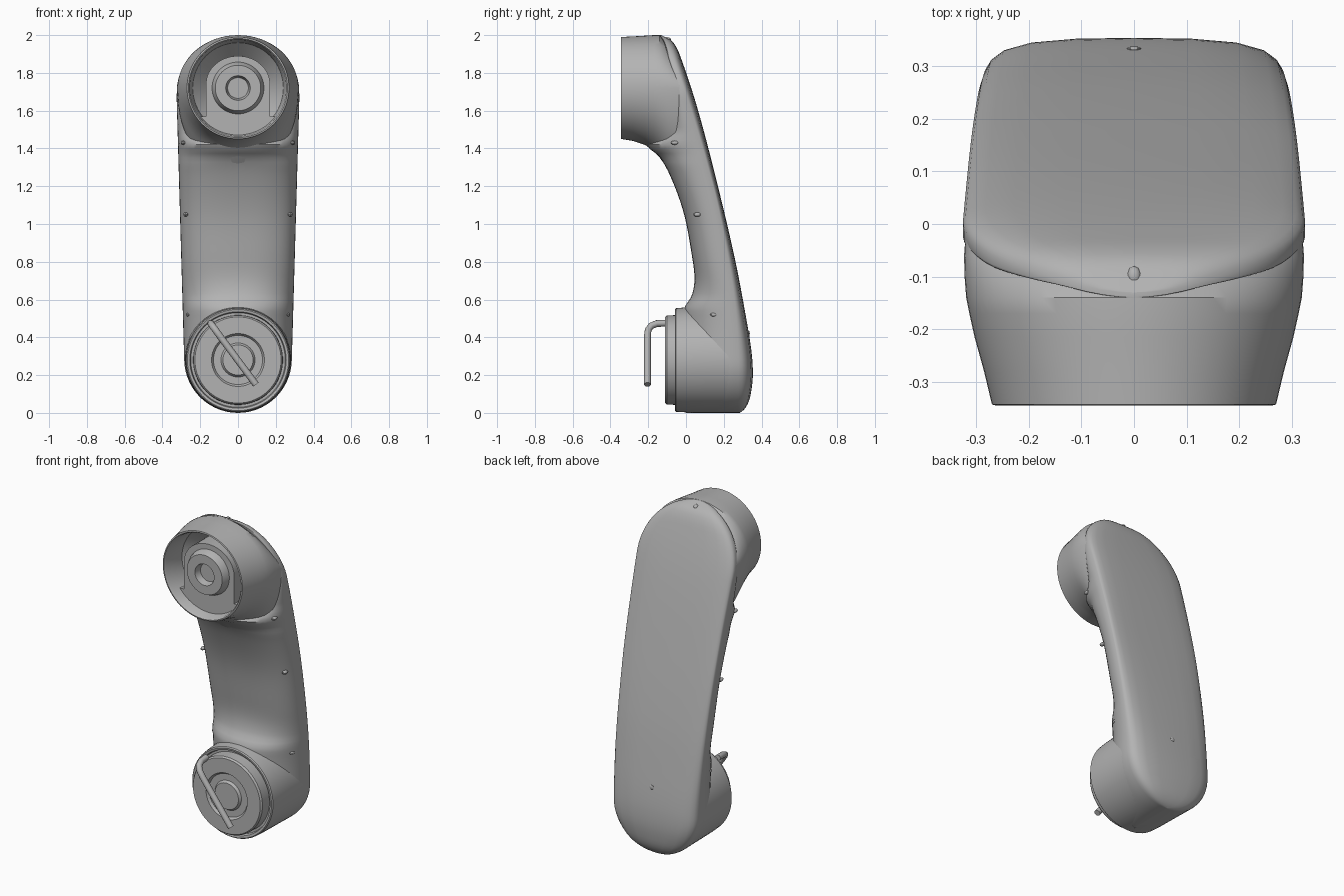
import bpy, bmesh, math
from mathutils import Vector

if "Cube" in bpy.data.objects:
    bpy.data.objects.remove(bpy.data.objects["Cube"])

grey = bpy.data.materials.new("warm_grey")
grey.diffuse_color = (0.45, 0.45, 0.45, 1)
grey.use_nodes = True
grey.node_tree.nodes["Principled BSDF"].inputs["Base Color"].default_value = grey.diffuse_color


def finish(name, bm, angle=35):
    bmesh.ops.remove_doubles(bm, verts=bm.verts, dist=1e-5)
    bmesh.ops.recalc_face_normals(bm, faces=bm.faces)
    me = bpy.data.meshes.new(name)
    bm.to_mesh(me)
    bm.free()
    me.materials.append(grey)
    ob = bpy.data.objects.new(name, me)
    bpy.context.collection.objects.link(ob)
    bpy.ops.object.select_all(action='DESELECT')
    ob.select_set(True)
    bpy.context.view_layer.objects.active = ob
    bpy.ops.object.shade_smooth_by_angle(angle=math.radians(angle))
    return ob


def loft(name, rings, cap_start=False, cap_end=False, angle=35):
    bm = bmesh.new()
    vs = [[bm.verts.new(p) for p in r] for r in rings]
    n = len(rings[0])
    for a, b in zip(vs, vs[1:]):
        for i in range(n):
            bm.faces.new((a[i], a[(i + 1) % n], b[(i + 1) % n], b[i]))
    if cap_start:
        bm.faces.new(vs[0])
    if cap_end:
        bm.faces.new(vs[-1])
    return finish(name, bm, angle)


def ring(y, cz, a, top=None, bottom=None, n=64):
    """Round ring facing the front, with separate upper and lower heights."""
    top, bottom = top or a, bottom or a
    out = []
    for i in range(n):
        t = 2 * math.pi * i / n
        s = math.sin(t)
        out.append((a * math.cos(t), y, cz + s * (top if s > 0 else bottom)))
    return out


def curve(z, pts):
    """Smooth interpolation through (z, value) points."""
    k = 0
    while k < len(pts) - 2 and z > pts[k + 1][0]:
        k += 1
    slope = lambda i, j: (pts[j][1] - pts[i][1]) / (pts[j][0] - pts[i][0])
    (z0, v0), (z1, v1) = pts[k], pts[k + 1]
    m0 = slope(max(k - 1, 0), k + 1)
    m1 = slope(k, min(k + 2, len(pts) - 1))
    h = z1 - z0
    t = min(max((z - z0) / h, 0), 1)
    return ((2*t**3 - 3*t*t + 1) * v0 + (t**3 - 2*t*t + t) * h * m0
            + (3*t*t - 2*t**3) * v1 + (t**3 - t*t) * h * m1)


# Handle: horizontal slices between the front, seam and back curves
FRONT = [(0, 0), (.3, 0), (.54, -.01), (.565, -.005), (.62, .03), (.71, .045), (.84, .03),
         (1.05, -.01), (1.235, -.075), (1.355, -.14), (1.415, -.205), (1.45, -.165),
         (1.5, -.1), (1.7, -.05), (1.86, -.09), (1.965, -.118), (2, -.14)]
BACK = [(0, .285), (.015, .305), (.05, .328), (.1, .343), (.2, .354), (.33, .346), (.55, .31),
        (.81, .26), (1.155, .18), (1.58, .07), (1.86, -.02), (1.965, -.07), (2, -.13)]
SEAM = [(0, .275), (.3, .277), (.55, .262), (.81, .225), (1.155, .155), (1.58, .035),
        (1.86, -.06), (1.965, -.105), (2, -.13)]
ROUND = [(0, 3), (.4, 2.2), (.6, 2.2), (.8, 2.6), (1.3, 2.6), (1.42, 2.3), (1.55, 4), (1.7, 8), (2, 8)]
R0, R1 = .285, .325


def half_width(z):
    if z < R0:
        return math.sqrt(max(R0**2 - (z - R0)**2, 0))
    if z > 2 - R1:
        return math.sqrt(max(R1**2 - (z - 2 + R1)**2, 0))
    return R0 + (R1 - R0) * (z - R0) / (2 - R0 - R1)


zs = [R0 * (1 - math.cos(math.pi / 2 * i / 14)) for i in range(14)]
zs += [R0 + (2 - R0 - R1) * i / 60 for i in range(60)]
zs += [2 - R1 + R1 * math.sin(math.pi / 2 * i / 16) for i in range(17)]
slices = []
for z in zs:
    w = half_width(z) + 1e-4
    f, b, s, e = (curve(z, c) for c in (FRONT, BACK, SEAM, ROUND))
    c = b - s
    side = []
    for i in range(15):
        t = math.pi / 2 * i / 14
        side.append((math.sin(t) ** (2 / e), s - (s - f) * max(math.cos(t), 0) ** (2 / e)))
    side += [(.985, s + .26 * c), (.95, s + .48 * c), (.87, s + .7 * c),
             (.7, s + .88 * c), (.4, s + .975 * c), (0, b)]
    full = side + [(-x, y) for x, y in side[-2:0:-1]]
    slices.append([(x * w, y, z) for x, y in full])
loft("handle", slices, angle=50)

# Earpiece cup: deep hollow, flaring down into the handle
EZ = 1.72
loft("earpiece_cup", [ring(-.12, EZ, .002), ring(-.125, EZ, .17), ring(-.2, EZ, .24),
     ring(-.335, EZ, .255), ring(-.345, EZ, .262), ring(-.343, EZ, .27),
     ring(-.28, EZ, .285, .273, .28),
     ring(-.215, EZ, .303, .277, .302), ring(-.17, EZ, .313, .28, .335),
     ring(-.14, EZ, .319, .28, .367), ring(-.1, EZ, .322, .245, .425),
     ring(-.06, EZ, .323, .2, .47), ring(-.02, EZ, .32, .12, .47)])

# Speaker seat: lower shelf with an upright rounded tongue
edge = []
low = math.asin(-.15 / .252)
for i in range(25):
    t = math.pi - low + (math.pi + 2 * low) * i / 24
    edge.append((.252 * math.cos(t), EZ + .252 * math.sin(t)))
edge.append((.17, EZ - .15))
edge += [(.17 * math.cos(math.pi * i / 16), EZ + .02 + .15 * math.sin(math.pi * i / 16))
         for i in range(17)]
edge.append((-.17, EZ - .15))
loft("speaker_seat", [[(x, y, z) for x, z in edge] for y in (-.13, -.28)], cap_end=True)
loft("speaker_ring", [ring(-.27, EZ, .14), ring(-.3, EZ, .132), ring(-.325, EZ, .12),
     ring(-.325, EZ, .065), ring(-.285, EZ, .055)], cap_end=True)

# Mouthpiece cup and the round capsule standing in it
MZ = .28
loft("mouthpiece_cup", [ring(-.035, MZ, .002), ring(-.035, MZ, .25), ring(-.055, MZ, .255),
     ring(-.058, MZ, .268), ring(-.052, MZ, .274), ring(0, MZ + .001, .278),
     ring(.1, MZ + .003, .281), ring(.2, MZ + .004, .283), ring(.275, R0, .284)])
loft("capsule", [ring(-.03, MZ, .238), ring(-.1, MZ, .236), ring(-.11, MZ, .228),
     ring(-.11, MZ, .14), ring(-.095, MZ, .13), ring(-.095, MZ, .09),
     ring(-.11, MZ, .08)], cap_end=True)


# Bent wire in front of the capsule
def tube(name, path, r, n=12):
    rings = []
    pts = [Vector(p) for p in path]
    for i, p in enumerate(pts):
        d = (pts[min(i + 1, len(pts) - 1)] - pts[max(i - 1, 0)]).normalized()
        u = d.cross(Vector((.8, 0, .6))).normalized()
        v = d.cross(u)
        rings.append([p + r * (u * math.cos(2 * math.pi * k / n) + v * math.sin(2 * math.pi * k / n))
                      for k in range(n)])
    loft(name, rings, True, True)


tube("wire", [(-.145, -.1, .475), (-.143, -.155, .473), (-.135, -.185, .46), (-.12, -.2, .44),
              (-.1, -.204, .412), (.095, -.204, .15)], .018)


# Small pins along the sides, back and top
def pin(name, loc, scale):
    bm = bmesh.new()
    bmesh.ops.create_uvsphere(bm, u_segments=10, v_segments=6, radius=1)
    for v in bm.verts:
        v.co = Vector(c * s for c, s in zip(v.co, scale)) + Vector(loc)
    finish(name, bm)


for sx in (-1, 1):
    for x, y, z in ((.29, -.06, 1.43), (.277, .06, 1.05), (.262, .15, .52)):
        pin("side_pin", (sx * x, y, z), (.013, .022, .011))
pin("back_pin", (0, curve(.42, BACK), .42), (.014, .005, .014))
pin("top_pin", (0, -.1, 1.977), (.014, .02, .012))
